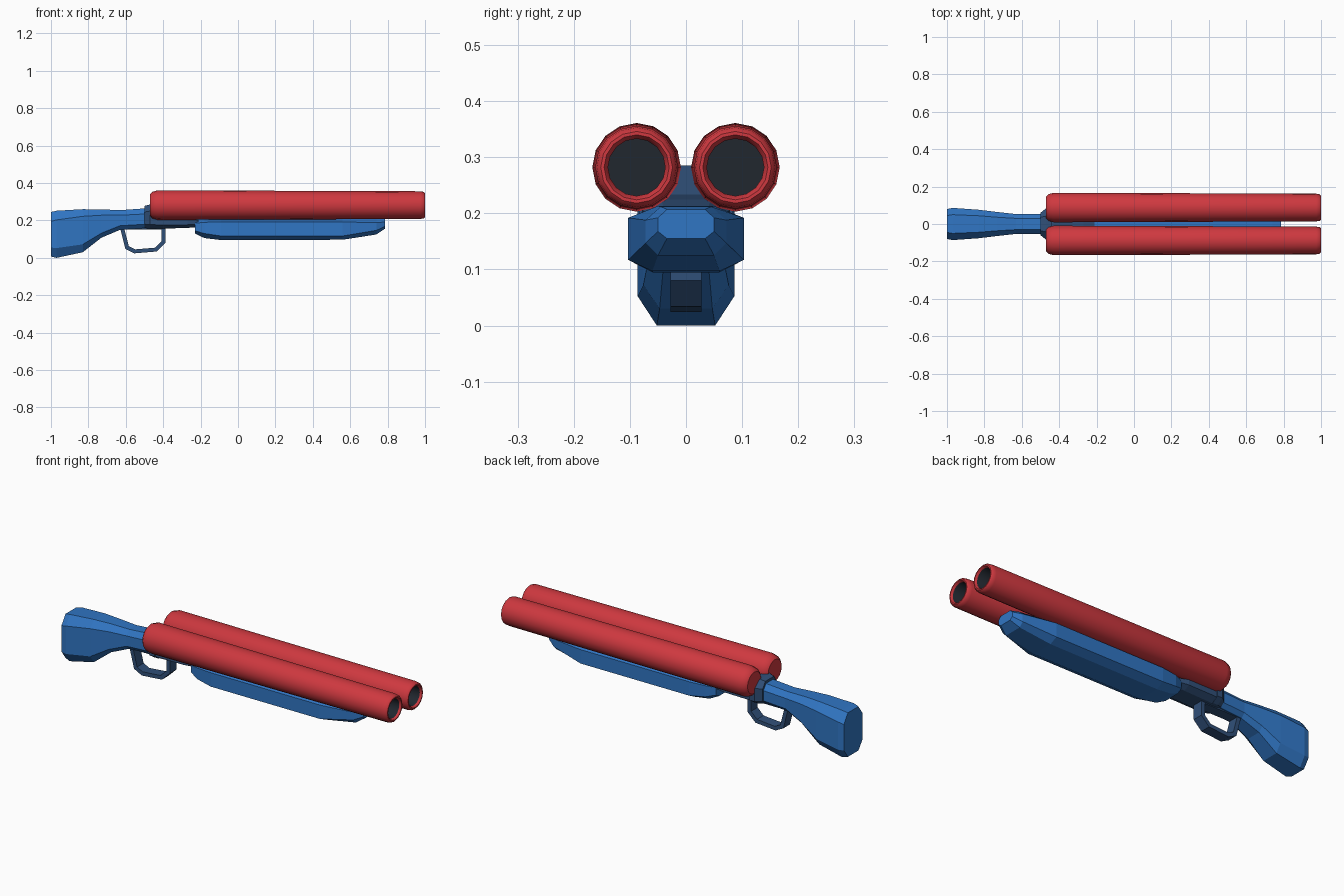
import bpy, bmesh, math
from mathutils import Vector

if "Cube" in bpy.data.objects:
    bpy.data.objects.remove(bpy.data.objects["Cube"])


def material(name, rgb):
    m = bpy.data.materials.new(name)
    m.diffuse_color = (*rgb, 1)
    m.use_nodes = True
    m.node_tree.nodes["Principled BSDF"].inputs["Base Color"].default_value = m.diffuse_color
    return m


RED = material("barrel red", (0.62, 0.04, 0.05))
BLUE = material("stock blue", (0.03, 0.18, 0.55))
NAVY = material("frame navy", (0.03, 0.08, 0.19))
DARK = material("bore dark", (0.015, 0.02, 0.028))


def finish(name, bm, mats):
    bmesh.ops.recalc_face_normals(bm, faces=bm.faces)
    me = bpy.data.meshes.new(name)
    bm.to_mesh(me)
    bm.free()
    ob = bpy.data.objects.new(name, me)
    bpy.context.collection.objects.link(ob)
    for m in mats:
        me.materials.append(m)
    return ob


def skin(bm, rings, closed=False):
    n = len(rings[0])
    pairs = list(zip(rings, rings[1:])) + ([(rings[-1], rings[0])] if closed else [])
    faces = []
    for a, b in pairs:
        faces.append([bm.faces.new((a[i], a[(i + 1) % n], b[(i + 1) % n], b[i])) for i in range(n)])
    return faces


def loft(name, sections, mat):
    """Octagonal loft along x: (x, z bottom, z low side, z high side, z top, w bottom, w side, w top)."""
    bm = bmesh.new()
    rings = []
    for x, z0, z1, z2, z3, wb, ws, wt in sections:
        half = [(wb, z0), (ws, z1), (ws, z2), (wt, z3)]
        pts = half + [(-y, z) for y, z in reversed(half)]
        rings.append([bm.verts.new((x, y, z)) for y, z in pts])
    skin(bm, rings)
    bm.faces.new(rings[0])
    bm.faces.new(rings[-1])
    return finish(name, bm, [mat])


# Shoulder stock and wrist
loft("shoulder_stock", [
    (-1.00, 0.007, 0.055, 0.195, 0.245, 0.045, 0.080, 0.045),
    (-0.97, 0.000, 0.052, 0.203, 0.252, 0.052, 0.086, 0.050),
    (-0.83, 0.030, 0.072, 0.222, 0.260, 0.047, 0.076, 0.044),
    (-0.73, 0.108, 0.132, 0.228, 0.259, 0.040, 0.064, 0.036),
    (-0.63, 0.150, 0.172, 0.228, 0.255, 0.032, 0.053, 0.030),
    (-0.49, 0.160, 0.180, 0.235, 0.265, 0.032, 0.053, 0.030)], BLUE)

# Fore-end under the barrels
loft("fore_end", [
    (-0.23, 0.130, 0.145, 0.185, 0.205, 0.045, 0.072, 0.040),
    (-0.18, 0.106, 0.130, 0.190, 0.212, 0.055, 0.092, 0.048),
    (-0.09, 0.095, 0.117, 0.192, 0.213, 0.060, 0.103, 0.050),
    (0.56, 0.097, 0.117, 0.192, 0.213, 0.060, 0.103, 0.050),
    (0.74, 0.125, 0.147, 0.188, 0.212, 0.050, 0.072, 0.045),
    (0.785, 0.155, 0.168, 0.192, 0.207, 0.034, 0.050, 0.034)], BLUE)

# Receiver: breech plate and the bar running under the barrels
loft("breech_plate", [
    (-0.50, 0.160, 0.180, 0.245, 0.278, 0.038, 0.060, 0.036),
    (-0.47, 0.155, 0.178, 0.250, 0.285, 0.050, 0.084, 0.042),
    (-0.44, 0.155, 0.178, 0.250, 0.285, 0.050, 0.084, 0.042)], NAVY)
loft("receiver_bar", [
    (-0.46, 0.155, 0.175, 0.205, 0.235, 0.045, 0.078, 0.045),
    (-0.27, 0.160, 0.177, 0.205, 0.225, 0.045, 0.078, 0.045),
    (-0.21, 0.165, 0.180, 0.200, 0.212, 0.042, 0.065, 0.040)], NAVY)

# Trigger guard: flat strap swept round a closed loop
path = [(-0.630, 0.158), (-0.602, 0.048), (-0.555, 0.024), (-0.435, 0.034),
        (-0.388, 0.080), (-0.388, 0.158), (-0.400, 0.172), (-0.615, 0.172)]
bm = bmesh.new()
rings = []
for i, (x, z) in enumerate(path):
    p = Vector((x, z))
    d0 = (p - Vector(path[i - 1])).normalized()
    d1 = (Vector(path[(i + 1) % len(path)]) - p).normalized()
    n = Vector((-(d0 + d1).y, (d0 + d1).x)).normalized()
    q = p + n * 0.021 / max(0.6, n.dot(Vector((-d1.y, d1.x))))
    rings.append([bm.verts.new(c) for c in (
        (p.x, -0.028, p.y), (p.x, 0.028, p.y), (q.x, 0.028, q.y), (q.x, -0.028, q.y))])
skin(bm, rings, closed=True)
finish("trigger_guard", bm, [NAVY])

# Pair of hollow barrels, turned from one profile (x, radius)
profile = [(-0.47, 0.058), (-0.458, 0.071), (-0.43, 0.079), (0.975, 0.074), (0.993, 0.071),
           (1.0, 0.064), (1.0, 0.058), (0.99, 0.051), (0.80, 0.051)]
SIDES = 16
for side, sy in (("left", 0.088), ("right", -0.088)):
    bm = bmesh.new()
    rings = [[bm.verts.new((x, sy + r * math.sin(2 * math.pi * k / SIDES),
                            0.282 + r * math.cos(2 * math.pi * k / SIDES)))
              for k in range(SIDES)] for x, r in profile]
    faces = skin(bm, rings)
    bm.faces.new(rings[0])
    floor = bm.faces.new(rings[-1])
    for f in faces[-1] + [floor]:
        f.material_index = 1
    ob = finish(side + "_barrel", bm, [RED, DARK])
    bpy.ops.object.select_all(action="DESELECT")
    ob.select_set(True)
    bpy.context.view_layer.objects.active = ob
    bpy.ops.object.shade_smooth_by_angle(angle=math.radians(40))
